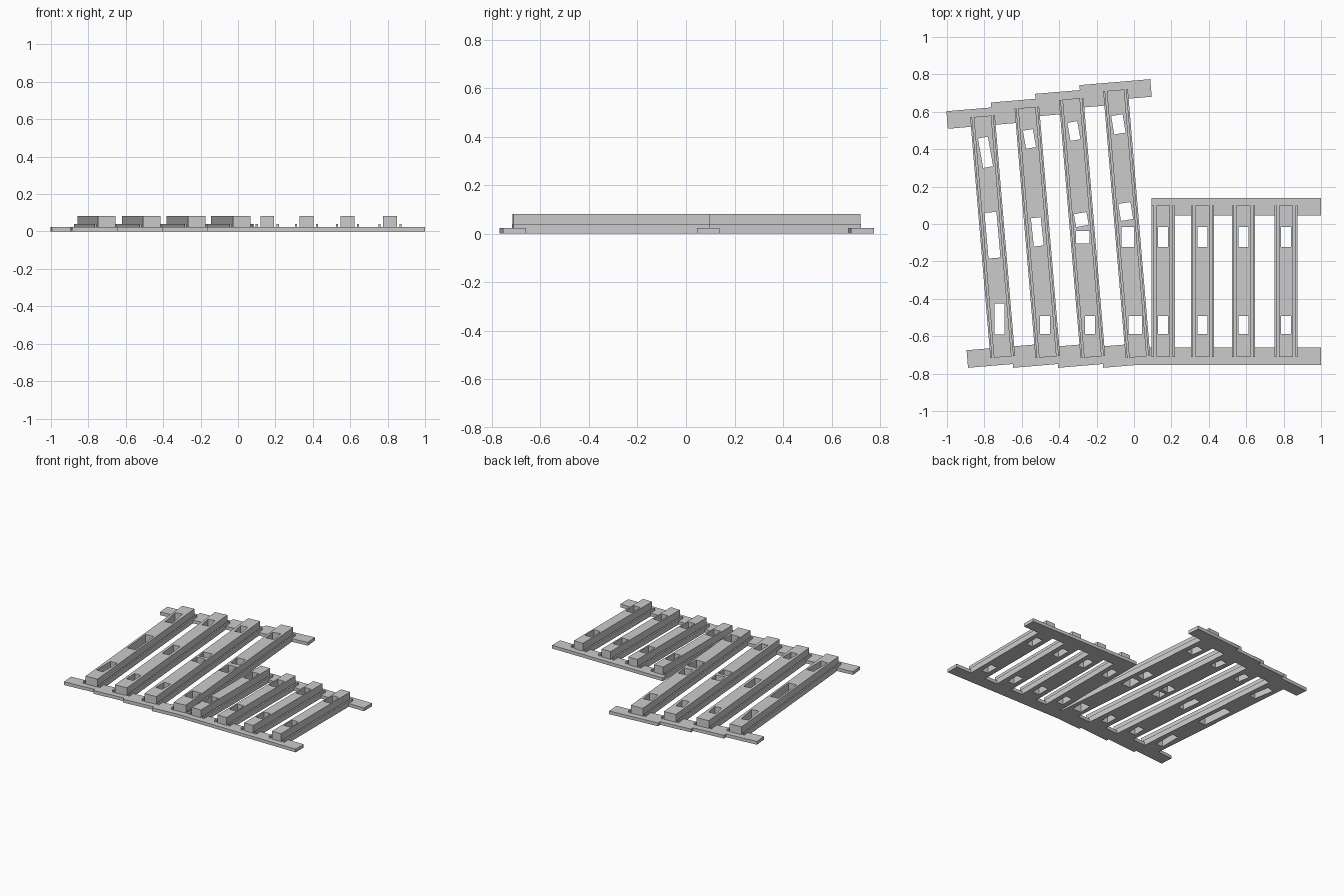
import bpy, bmesh
from math import radians, tan
from mathutils import Matrix, Vector

cube = bpy.data.objects.get("Cube")
if cube:
    bpy.data.objects.remove(cube)

grey = bpy.data.materials.new("plain_grey")
grey.use_nodes = True
COLOUR = (0.6, 0.6, 0.6, 1)
grey.diffuse_color = COLOUR
grey.node_tree.nodes["Principled BSDF"].inputs["Base Color"].default_value = COLOUR

BASE, RAIL, TOP = 0.024, 0.04, 0.082   # heights of plate, side rails and block
TILT = radians(4.8)
FRONT = -0.711


def add_object(name, bm):
    bmesh.ops.recalc_face_normals(bm, faces=bm.faces)
    mesh = bpy.data.meshes.new(name)
    bm.to_mesh(mesh)
    bm.free()
    mesh.materials.append(grey)
    obj = bpy.data.objects.new(name, mesh)
    bpy.context.collection.objects.link(obj)
    return obj


def box(name, x, y, z0, z1, width, length, angle=0.0):
    bm = bmesh.new()
    bmesh.ops.create_cube(bm, size=1)
    bm.transform(Matrix.Translation((x, y, (z0 + z1) / 2))
                 @ Matrix.Rotation(angle, 4, 'Z')
                 @ Matrix.Diagonal((width, length, z1 - z0, 1)))
    return add_object(name, bm)


def bar(name, x, y0, y1, half_block, inner, outer, angle, holes):
    """Extruded stepped section with a raised block, side rails and cut slots."""
    half = [(outer, 0), (outer, RAIL), (inner, RAIL), (inner, BASE),
            (half_block, BASE), (half_block, TOP)]
    section = half + [(-px, pz) for px, pz in reversed(half)]
    length = (y1 - y0) / (1 if not angle else Vector((tan(angle), 1)).length ** -1) 
    bm = bmesh.new()
    face = bm.faces.new([bm.verts.new((px, 0, pz)) for px, pz in section])
    ext = bmesh.ops.extrude_face_region(bm, geom=[face])
    moved = [v for v in ext["geom"] if isinstance(v, bmesh.types.BMVert)]
    bmesh.ops.translate(bm, verts=moved, vec=(0, length, 0))
    bm.transform(Matrix.Translation((x, y0, 0)) @ Matrix.Rotation(angle, 4, 'Z'))
    obj = add_object(name, bm)

    # slots right through the bar, centred on its axis
    cutters = []
    for y, width, size, turn in holes:
        cutter = box("slot_cutter", x - (y - y0) * tan(angle), y, -0.1, 0.2,
                     width, size, radians(turn))
        cutter.hide_render = True
        mod = obj.modifiers.new("slot", 'BOOLEAN')
        mod.operation, mod.solver, mod.object = 'DIFFERENCE', 'EXACT', cutter
        cutters.append(cutter)
    bpy.context.view_layer.update()
    deps = bpy.context.evaluated_depsgraph_get()
    cut = bpy.data.meshes.new_from_object(obj.evaluated_get(deps))
    obj.modifiers.clear()
    obj.data = cut
    for cutter in cutters:
        bpy.data.objects.remove(cutter)


# straight section: two cross strips and four bars
box("straight_front_strip", 0.5, -0.706, 0, BASE, 1.0, 0.094)
box("straight_rear_strip", 0.547, 0.092, 0, BASE, 0.906, 0.094)
for i, x in enumerate((0.156, 0.366, 0.585, 0.813)):
    bar(f"straight_bar_{i + 1}", x, FRONT, 0.098, 0.037, 0.05, 0.062, 0,
        [(-0.07, 0.053, 0.107, 0), (-0.54, 0.053, 0.098, 0)])

# tilted section: four bars of growing length, each with its own end strips
SLOTS = [
    [(0.383, 0.054, 0.16, 10), (-0.06, 0.064, 0.245, 5), (-0.508, 0.053, 0.165, 0)],
    [(0.455, 0.054, 0.098, 10), (-0.042, 0.053, 0.152, 6), (-0.54, 0.053, 0.098, 0)],
    [(0.497, 0.054, 0.098, 10), (0.024, 0.068, 0.07, 10), (-0.07, 0.072, 0.066, 0),
     (-0.54, 0.053, 0.098, 0)],
    [(0.533, 0.062, 0.1, 9), (0.067, 0.066, 0.092, 9), (-0.07, 0.07, 0.107, 0),
     (-0.54, 0.07, 0.098, 0)],
]
for i, slots in enumerate(SLOTS):
    x = -0.702 + 0.241 * i
    rear = 0.572 + 0.0465 * i
    bar(f"tilted_bar_{i + 1}", x, FRONT, rear + 0.004, 0.047, 0.056, 0.066, TILT, slots)
    box(f"tilted_rear_strip_{i + 1}", x - (rear - FRONT) * tan(TILT), rear,
        0, BASE, 0.38, 0.094, TILT)
    # the last front strip stops where the straight section begins
    trim = 0.125 if i == 3 else 0
    box(f"tilted_front_strip_{i + 1}", x - trim / 2, -0.706 - trim / 2 * tan(TILT),
        0, BASE, 0.38 - trim, 0.094, TILT)
